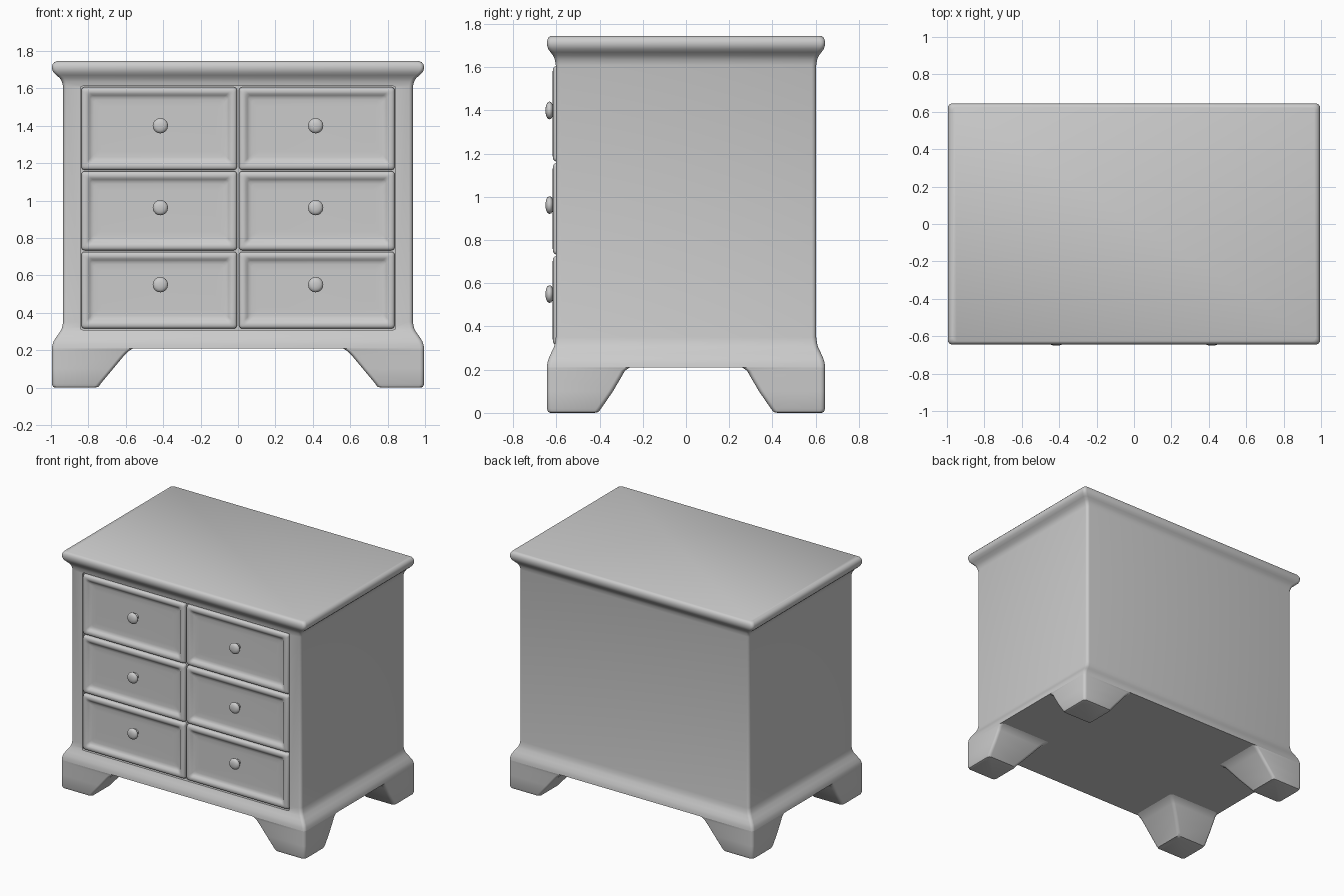
import bpy, bmesh
from math import cos, sin, pi, radians

if "Cube" in bpy.data.objects:
    bpy.data.objects.remove(bpy.data.objects["Cube"])


def rounded_rect(x0, x1, y0, y1, r, n=4):
    corners = [(x1 - r, y1 - r, 0), (x0 + r, y1 - r, 1), (x0 + r, y0 + r, 2), (x1 - r, y0 + r, 3)]
    return [(cx + r * cos((q + i / n) * pi / 2), cy + r * sin((q + i / n) * pi / 2))
            for cx, cy, q in corners for i in range(n + 1)]


def loft(name, rings, cap_end=True):
    """Skin a stack of equal-length point rings into one object."""
    bm = bmesh.new()
    loops = [[bm.verts.new(p) for p in ring] for ring in rings]
    n = len(loops[0])
    for a, b in zip(loops, loops[1:]):
        for i in range(n):
            j = (i + 1) % n
            bm.faces.new((a[i], a[j], b[j], b[i]))
    bm.faces.new(loops[0])
    if cap_end:
        bm.faces.new(loops[-1])
    bmesh.ops.recalc_face_normals(bm, faces=bm.faces)
    mesh = bpy.data.meshes.new(name)
    bm.to_mesh(mesh)
    bm.free()
    ob = bpy.data.objects.new(name, mesh)
    bpy.context.collection.objects.link(ob)
    return ob


def activate(ob):
    bpy.ops.object.select_all(action='DESELECT')
    ob.select_set(True)
    bpy.context.view_layer.objects.active = ob


def smooth(ob, angle=38):
    activate(ob)
    bpy.ops.object.shade_smooth_by_angle(angle=radians(angle))


def mirror(ob, x=True, y=False):
    m = ob.modifiers.new("Mirror", 'MIRROR')
    m.use_axis = (x, y, False)
    m.use_mirror_merge = False


# Carcass: flared skirt, straight sides and moulded top; pairs are (z, flare)
profile = [(0.21, 1.0), (0.23, 0.95), (0.25, 0.82), (0.275, 0.55), (0.30, 0.25), (0.32, 0.1),
           (0.35, 0.0), (1.61, 0.0), (1.635, 0.1), (1.655, 0.3), (1.67, 0.6), (1.685, 0.86),
           (1.70, 0.97), (1.715, 1.0), (1.73, 0.93), (1.74, 0.78), (1.745, 0.58)]
rings = []
for z, t in profile:
    hx, hy = 0.935 + 0.06 * t, 0.603 + 0.041 * t
    rings.append([(x, y, z) for x, y in rounded_rect(-hx, hx, -hy, hy, 0.022)])
carcass = loft("carcass", rings)

# Drawer opening cut into the front
opening = [(x, z) for x, z in rounded_rect(-0.843, 0.843, 0.309, 1.611, 0.012)]
cutter = loft("drawer_opening_cutter", [[(x, y, z) for x, z in opening] for y in (-0.8, -0.585)])
cutter.hide_render = True
cut = carcass.modifiers.new("Opening", 'BOOLEAN')
cut.operation = 'DIFFERENCE'
cut.solver = 'EXACT'
cut.object = cutter
activate(carcass)
bpy.ops.object.modifier_apply(modifier=cut.name)
bpy.data.objects.remove(cutter)
smooth(carcass)

# Bracket feet: (z, inner x, inner y, outer inset)
foot_profile = [(0.0, 0.765, 0.425, 0.016), (0.004, 0.745, 0.405, 0.006), (0.02, 0.735, 0.393, 0.0),
                (0.10, 0.668, 0.338, 0.0), (0.17, 0.61, 0.297, 0.0), (0.195, 0.585, 0.283, 0.0),
                (0.21, 0.56, 0.26, 0.0)]
feet = loft("bracket_feet", [[(x, y, z) for x, y in
                             rounded_rect(ix, 0.995 - o, iy, 0.644 - o, 0.022)]
                             for z, ix, iy, o in foot_profile], cap_end=False)
smooth(feet)
mirror(feet, y=True)

# Drawer fronts: raised rounded frame around a sunken panel; pairs are (inset, y)
front_profile = [(0.0, -0.58), (0.0, -0.603), (0.004, -0.611), (0.012, -0.616), (0.025, -0.617),
                 (0.036, -0.613), (0.045, -0.604), (0.054, -0.598), (0.068, -0.5955), (0.10, -0.595)]
# Knobs: pairs are (radius, y)
knob_profile = [(0.022, -0.59), (0.019, -0.612), (0.028, -0.617), (0.038, -0.624), (0.041, -0.632),
                (0.037, -0.641), (0.026, -0.647), (0.012, -0.65)]

rows = [("lower", 0.316, 0.726, 0.55), ("middle", 0.734, 1.156, 0.962), ("upper", 1.164, 1.606, 1.40)]
for row, z0, z1, knob_z in rows:
    drawer = loft(row + "_drawers", [[(x, y, z) for x, z in
                                     rounded_rect(0.006 + d, 0.837 - d, z0 + d, z1 - d, 0.016)]
                                     for d, y in front_profile])
    smooth(drawer)
    mirror(drawer)
    knob = loft(row + "_knobs", [[(0.415 + r * cos(k * pi / 8), y, knob_z + r * sin(k * pi / 8))
                                 for k in range(16)] for r, y in knob_profile])
    smooth(knob, 50)
    mirror(knob)
